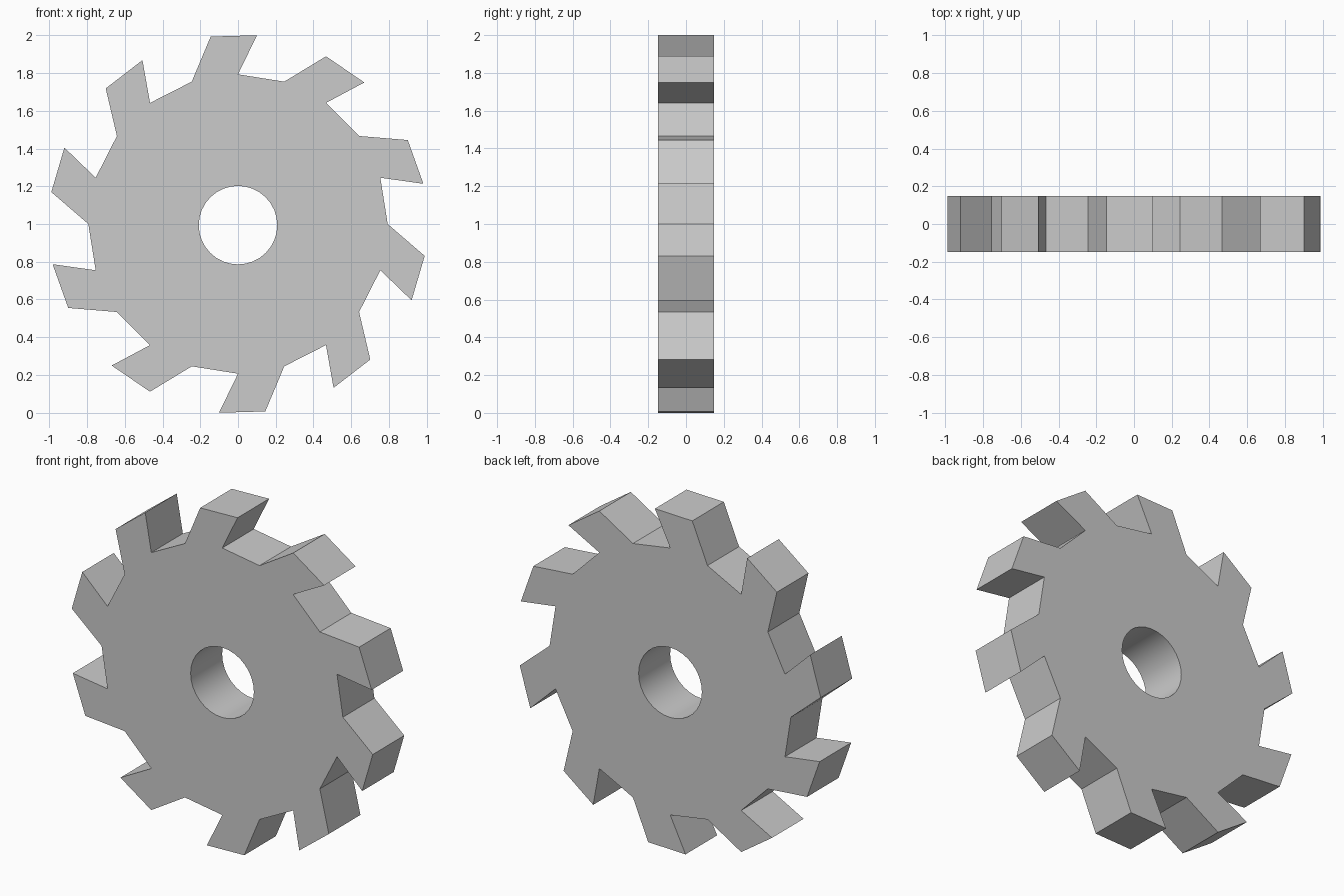
import bpy, bmesh
from math import sin, cos, radians, tau

if "Cube" in bpy.data.objects:
    bpy.data.objects.remove(bpy.data.objects["Cube"])

TEETH, HALF_WIDTH, CENTRE_Z = 10, 0.148, 1.0

# one tooth and gullet as (radius, degrees clockwise from top)
TOOTH = [(0.793, -18), (1.0035, -8.3), (1.005, 5.75), (0.793, 0)]


def polar(r, deg, z=0.0):
    return (r * sin(radians(deg)), r * cos(radians(deg)) + z)


def add_loop(curve, pts):
    s = curve.splines.new('POLY')
    s.points.add(len(pts) - 1)
    for p, (x, y) in zip(s.points, pts):
        p.co = (x, y, 0, 1)
    s.use_cyclic_u = True


# toothed outline and bore, filled and extruded
curve = bpy.data.curves.new("milling_cutter", 'CURVE')
curve.dimensions = '2D'
curve.fill_mode = 'BOTH'
curve.extrude = HALF_WIDTH
step = 360 / TEETH
add_loop(curve, [polar(r, a + i * step) for i in range(TEETH) for r, a in TOOTH])
add_loop(curve, [polar(0.208, i * 360 / 32, -0.006) for i in range(32)])

cutter = bpy.data.objects.new("milling_cutter", curve)
bpy.context.collection.objects.link(cutter)
cutter.rotation_euler = (radians(90), 0, 0)
cutter.location.z = CENTRE_Z
bpy.context.view_layer.objects.active = cutter
cutter.select_set(True)
bpy.ops.object.convert(target='MESH')
cutter = bpy.context.object

# weld caps to walls
bm = bmesh.new()
bm.from_mesh(cutter.data)
bmesh.ops.remove_doubles(bm, verts=bm.verts, dist=1e-4)
bmesh.ops.recalc_face_normals(bm, faces=bm.faces)
bm.to_mesh(cutter.data)
bm.free()

# smooth bore, crisp teeth
bpy.ops.object.shade_smooth_by_angle(angle=radians(25))
